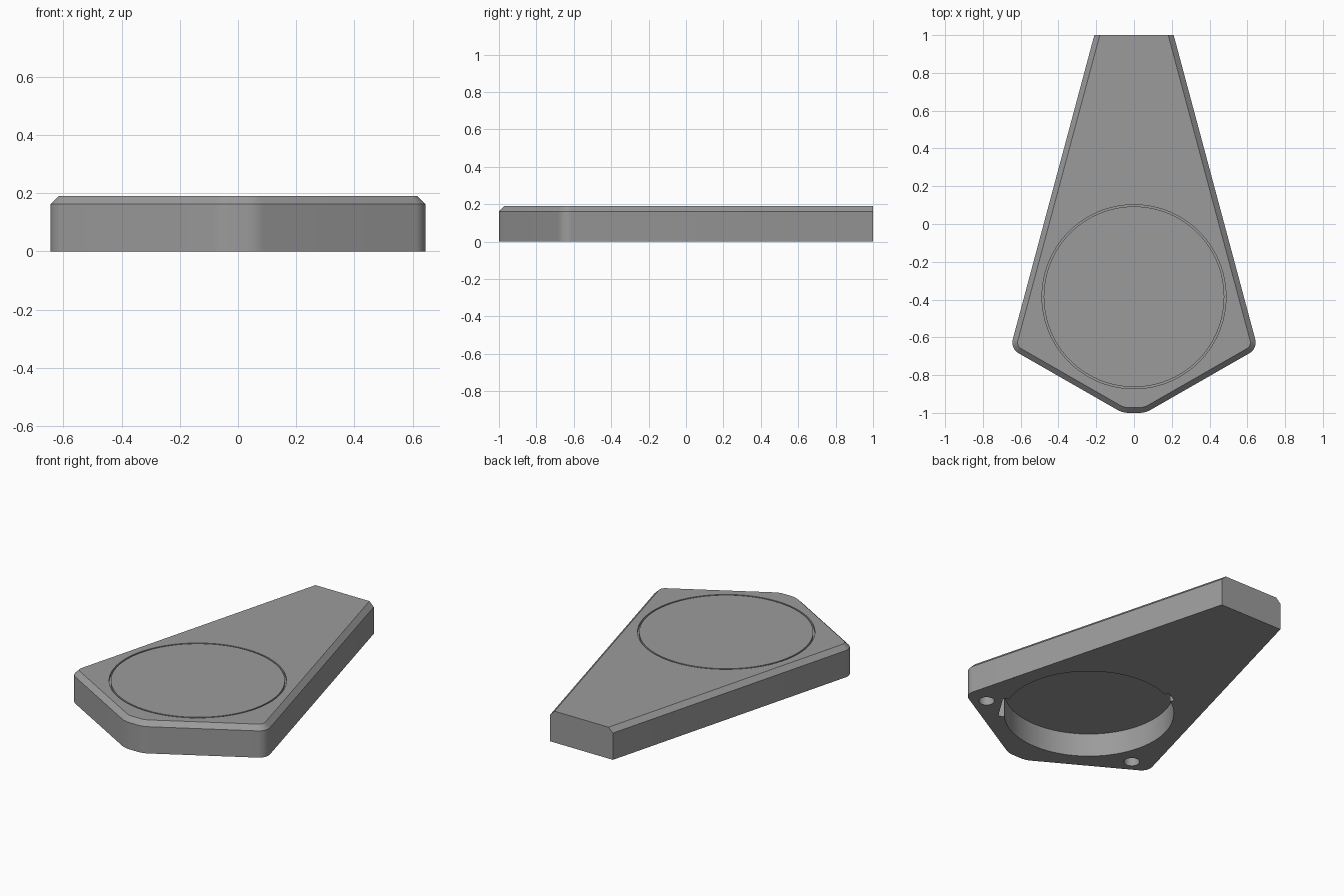
import bpy, bmesh, math
from mathutils import Vector, Matrix

if "Cube" in bpy.data.objects:
    bpy.data.objects.remove(bpy.data.objects["Cube"])

HEIGHT, CHAMFER = 0.19, 0.028
CENTRE = Vector((0, -0.385))      # round pocket centre

grey = bpy.data.materials.new("plain_grey")
grey.diffuse_color = (0.33, 0.33, 0.33, 1)
grey.use_nodes = True
grey.node_tree.nodes["Principled BSDF"].inputs["Base Color"].default_value = grey.diffuse_color


def make_object(name, bm):
    bmesh.ops.recalc_face_normals(bm, faces=bm.faces)
    mesh = bpy.data.meshes.new(name)
    bm.to_mesh(mesh)
    bm.free()
    ob = bpy.data.objects.new(name, mesh)
    bpy.context.collection.objects.link(ob)
    mesh.materials.append(grey)
    return ob


def loft(name, rings):
    """Skin a stack of equal-length (points, z) rings and cap both ends."""
    bm = bmesh.new()
    loops = [[bm.verts.new((p[0], p[1], z)) for p in pts] for pts, z in rings]
    n = len(loops[0])
    for a, b in zip(loops, loops[1:]):
        for i in range(n):
            j = (i + 1) % n
            bm.faces.new((a[i], a[j], b[j], b[i]))
    bm.faces.new(loops[0][::-1])
    bm.faces.new(loops[-1])
    return make_object(name, bm)


def circle(centre, r, n):
    return [centre + r * Vector((math.cos(2 * math.pi * i / n), math.sin(2 * math.pi * i / n)))
            for i in range(n)]


def fillet(prev, p, nxt, r, steps=8):
    """Arc of radius r replacing corner p."""
    u, v = (prev - p).normalized(), (nxt - p).normalized()
    half = u.angle(v) / 2
    c = p + (u + v).normalized() * (r / math.sin(half))
    t = r / math.tan(half)
    a, b = p + u * t - c, p + v * t - c
    return [c + (a.lerp(b, i / steps)).normalized() * r for i in range(steps + 1)]


def inset(pts, d):
    """Move each edge inward by d, except the straight back edge."""
    def edge(a, b):
        e = (b - a).normalized()
        nrm = Vector((-e.y, e.x))
        back = a.y > 0.99 and b.y > 0.99
        return nrm, nrm.dot(a) + (0 if back else d)
    out = []
    for i, p in enumerate(pts):
        n1, k1 = edge(pts[i - 1], p)
        n2, k2 = edge(p, pts[(i + 1) % len(pts)])
        out.append(Matrix((n1, n2)).inverted() @ Vector((k1, k2)))
    return out


def cut(target, cutter):
    mod = target.modifiers.new("cut", 'BOOLEAN')
    mod.operation, mod.solver, mod.object = 'DIFFERENCE', 'EXACT', cutter
    bpy.context.view_layer.objects.active = target
    bpy.ops.object.modifier_apply(modifier=mod.name)
    bpy.data.objects.remove(cutter, do_unlink=True)


# Tapered body outline, counter-clockwise, with rounded front corners
corners = [Vector(c) for c in ((-0.21, 1), (-0.655, -0.659), (-0.06, -1),
                               (0.06, -1), (0.655, -0.659), (0.21, 1))]
radii = (0, 0.065, 0.12, 0.12, 0.065, 0)
outline = []
for i, (c, r) in enumerate(zip(corners, radii)):
    outline += fillet(corners[i - 1], c, corners[(i + 1) % 6], r) if r else [c]
body = loft("tapered_body", [(outline, 0), (outline, HEIGHT - CHAMFER),
                             (inset(outline, CHAMFER), HEIGHT)])

# Round pocket underneath
pocket = circle(CENTRE, 0.466, 96)
cut(body, loft("pocket_cutter", [(pocket, -0.1), (pocket, 0.14)]))

# Notches in the pocket wall
for degrees, width in ((-32, 0.19), (118, 0.08)):
    a = math.radians(degrees)
    out, side = Vector((math.cos(a), math.sin(a))), Vector((-math.sin(a), math.cos(a)))
    pts = [CENTRE + out * r + side * s * width / 2
           for r, s in ((0.40, -1), (0.49, -1), (0.49, 1), (0.40, 1))]
    cut(body, loft("notch_cutter", [(pts, -0.1), (pts, 0.135)]))

# Two blind holes near the wide corners
for sx in (-1, 1):
    hole = circle(Vector((sx * 0.52, -0.64)), 0.043, 32)
    cut(body, loft("hole_cutter", [(hole, -0.1), (hole, 0.12)]))

# Thin circular groove on top
bm = bmesh.new()
rings = [[bm.verts.new((p.x, p.y, z)) for p in circle(CENTRE, r, 96)]
         for r, z in ((0.478, 0.175), (0.487, 0.175), (0.487, 0.25), (0.478, 0.25))]
for k in range(4):
    a, b = rings[k], rings[(k + 1) % 4]
    for i in range(96):
        j = (i + 1) % 96
        bm.faces.new((a[i], a[j], b[j], b[i]))
cut(body, make_object("groove_cutter", bm))

# Smooth curved walls, keep hard edges
bpy.ops.object.select_all(action='DESELECT')
body.select_set(True)
bpy.context.view_layer.objects.active = body
bpy.ops.object.shade_smooth_by_angle(angle=math.radians(25))
